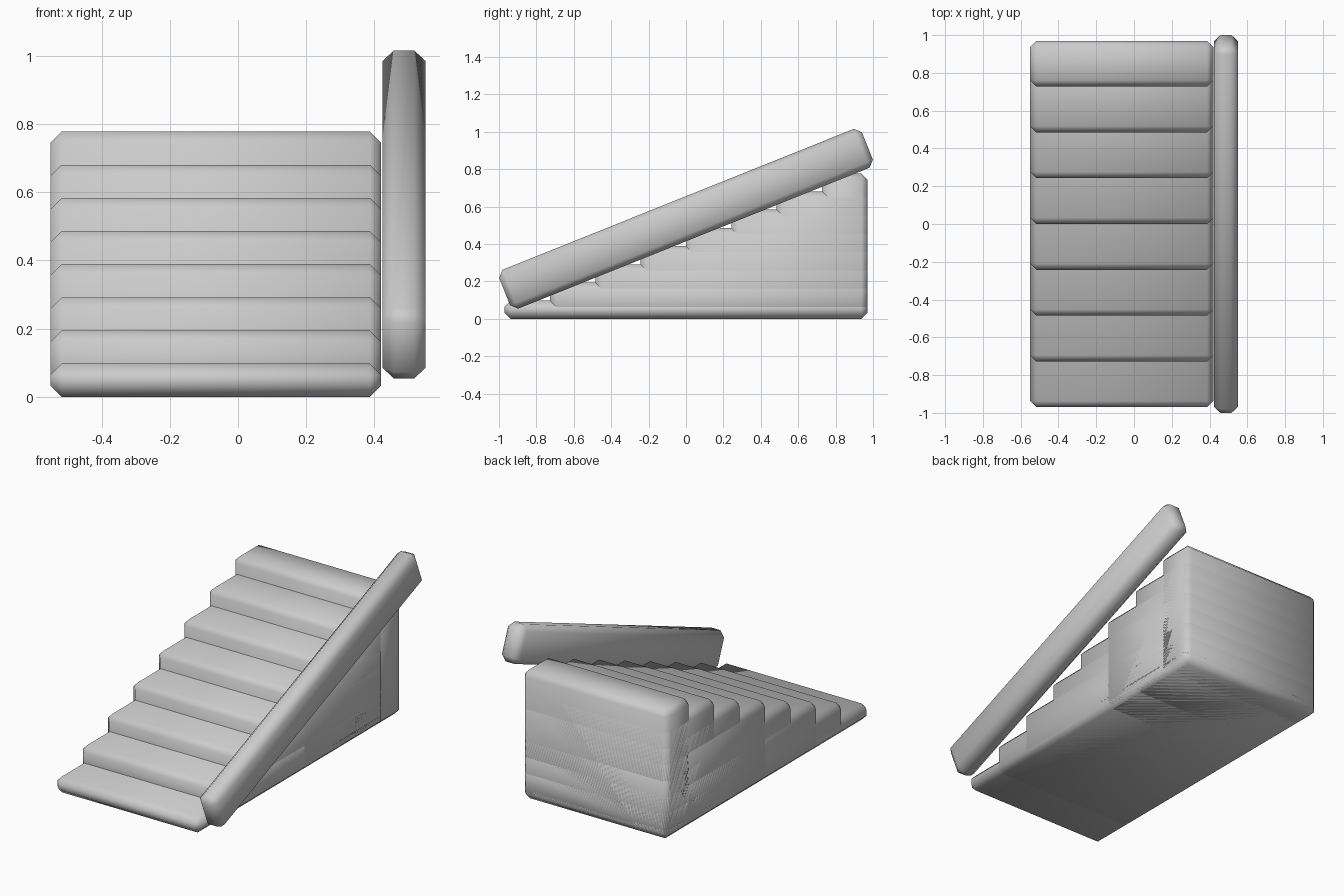
import bpy, math

if "Cube" in bpy.data.objects:
    bpy.data.objects.remove(bpy.data.objects["Cube"])

BEVEL = 0.033


def soft_box(name, lo, hi, tilt=0.0):
    """Chamfered, smooth-shaded box between two corners, tilted about x."""
    centre = [(a + b) / 2 for a, b in zip(lo, hi)]
    bpy.ops.mesh.primitive_cube_add(size=1, location=centre)
    ob = bpy.context.object
    ob.name = name
    ob.scale = [b - a for a, b in zip(lo, hi)]
    bpy.ops.object.transform_apply(location=False, rotation=False, scale=True)
    ob.rotation_euler.x = tilt
    mod = ob.modifiers.new("chamfer", 'BEVEL')
    mod.width = BEVEL
    mod.segments = 1
    mod.limit_method = 'NONE'
    bpy.ops.object.shade_smooth()
    return ob


# Steps: full-height blocks sharing one back face
STEPS, HALF_DEPTH, TOTAL_HEIGHT = 8, 0.97, 0.778
rise = TOTAL_HEIGHT / STEPS
run = 2 * HALF_DEPTH / STEPS
for i in range(STEPS):
    soft_box(f"step_{i + 1}",
             (-0.55, -HALF_DEPTH + i * run, 0),
             (0.42, HALF_DEPTH, (i + 1) * rise))

# Side rail: sloping beam parallel to the flight
soft_box("side_rail", (0.424, -1.045, 0.535 - 0.112),
         (0.55, 1.045, 0.535 + 0.112), math.atan2(rise, run))
